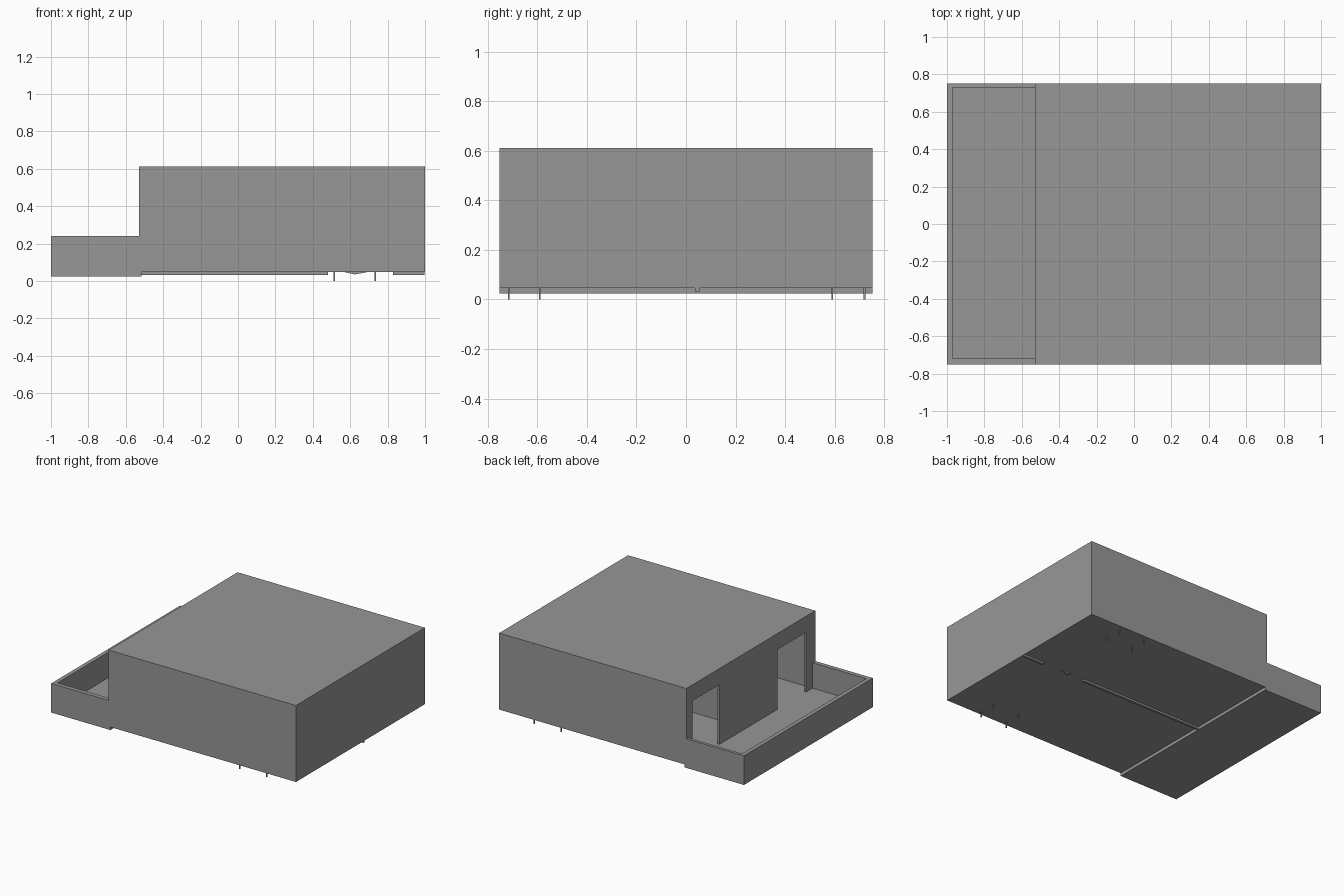
import bpy, bmesh

cube = bpy.data.objects.get("Cube")
if cube:
    bpy.data.objects.remove(cube, do_unlink=True)

grey = bpy.data.materials.new("plain grey")
grey.use_nodes = True
COLOUR = (0.31, 0.31, 0.31, 1)
grey.diffuse_color = COLOUR
grey.node_tree.nodes["Principled BSDF"].inputs["Base Color"].default_value = COLOUR


def prism(name, outline, axis, start, end):
    """Extrude an outline along axis: 'y' takes (x, z) points, 'x' takes (y, z)."""
    def place(p, d):
        return (p[0], d, p[1]) if axis == "y" else (d, p[0], p[1])
    bm = bmesh.new()
    face = bm.faces.new([bm.verts.new(place(p, start)) for p in outline])
    new = bmesh.ops.extrude_face_region(bm, geom=[face])["geom"]
    shift = (0, end - start, 0) if axis == "y" else (end - start, 0, 0)
    bmesh.ops.translate(bm, vec=shift, verts=[v for v in new if isinstance(v, bmesh.types.BMVert)])
    bmesh.ops.recalc_face_normals(bm, faces=bm.faces)
    mesh = bpy.data.meshes.new(name)
    bm.to_mesh(mesh)
    bm.free()
    mesh.materials.append(grey)
    obj = bpy.data.objects.new(name, mesh)
    bpy.context.collection.objects.link(obj)
    return obj


def box(name, x0, x1, y0, y1, z0, z1):
    return prism(name, [(x0, z0), (x1, z0), (x1, z1), (x0, z1)], "y", y0, y1)


def u_outline(a, b, c, d, low, high, top):
    """Wall outline with two doorways that reach the bottom edge."""
    y0, y1 = -0.72, 0.73
    return [(y0, low), (a, low), (a, high), (b, high), (b, low), (c, low),
            (c, high), (d, high), (d, low), (y1, low), (y1, top), (y0, top)]


HALF_Y = 0.752
FACADE, FACADE_IN = -0.53, -0.515
BASE, FLOOR, CEILING, ROOF = 0.047, 0.052, 0.6, 0.612
LOW, RAIL, DOOR = 0.025, 0.24, 0.493

# Side walls run on into the balcony parapets
side = [(-1, LOW), (FACADE_IN, LOW), (FACADE_IN, BASE), (1, BASE),
        (1, CEILING), (FACADE, CEILING), (FACADE, RAIL), (-1, RAIL)]
prism("front_side_wall", side, "y", -HALF_Y, -0.72)
prism("back_side_wall", side, "y", 0.73, HALF_Y)

# Slabs, end wall and balcony
box("roof", FACADE, 1, -HALF_Y, HALF_Y, CEILING, ROOF)
box("room_floor", FACADE_IN, 0.98, -0.72, 0.73, BASE, FLOOR)
box("end_wall", 0.98, 1, -0.72, 0.73, BASE, CEILING)
box("balcony_floor", -0.97, FACADE_IN, -0.72, 0.73, LOW, FLOOR)
box("balcony_parapet", -1, -0.97, -0.72, 0.73, LOW, RAIL)

# Wall between rooms and balcony, with two doorways
prism("doorway_wall", u_outline(-0.645, -0.31, 0.367, 0.68, FLOOR, DOOR, CEILING),
      "x", FACADE, FACADE_IN)

# Partition between the rooms, with a linking doorway
SILL = 0.033
partition = [(FACADE_IN, SILL), (0.48, SILL), (0.48, DOOR), (0.83, DOOR),
             (0.83, SILL), (0.997, SILL), (0.997, CEILING), (FACADE_IN, CEILING)]
prism("partition_wall", partition, "y", 0.037, 0.055)

# Small wedge under the linking doorway
prism("threshold_wedge", [(0.57, BASE), (0.625, 0.035), (0.69, BASE)], "y", 0.041, 0.051)

# One table in each room, its thin legs passing through the floor
for room, sign in (("front", -1), ("back", 1)):
    inner, outer = sorted((sign * 0.58, sign * 0.725))
    box(room + "_table_top", 0.505, 0.745, inner, outer, 0.19, 0.2)
    for i, x in enumerate((0.515, 0.735)):
        for j, y in enumerate((0.59, 0.72)):
            y *= sign
            y = max(-0.715, y)
            box(f"{room}_table_leg_{i}{j}", x - 0.004, x + 0.004, y - 0.004, y + 0.004, 0, 0.19)
